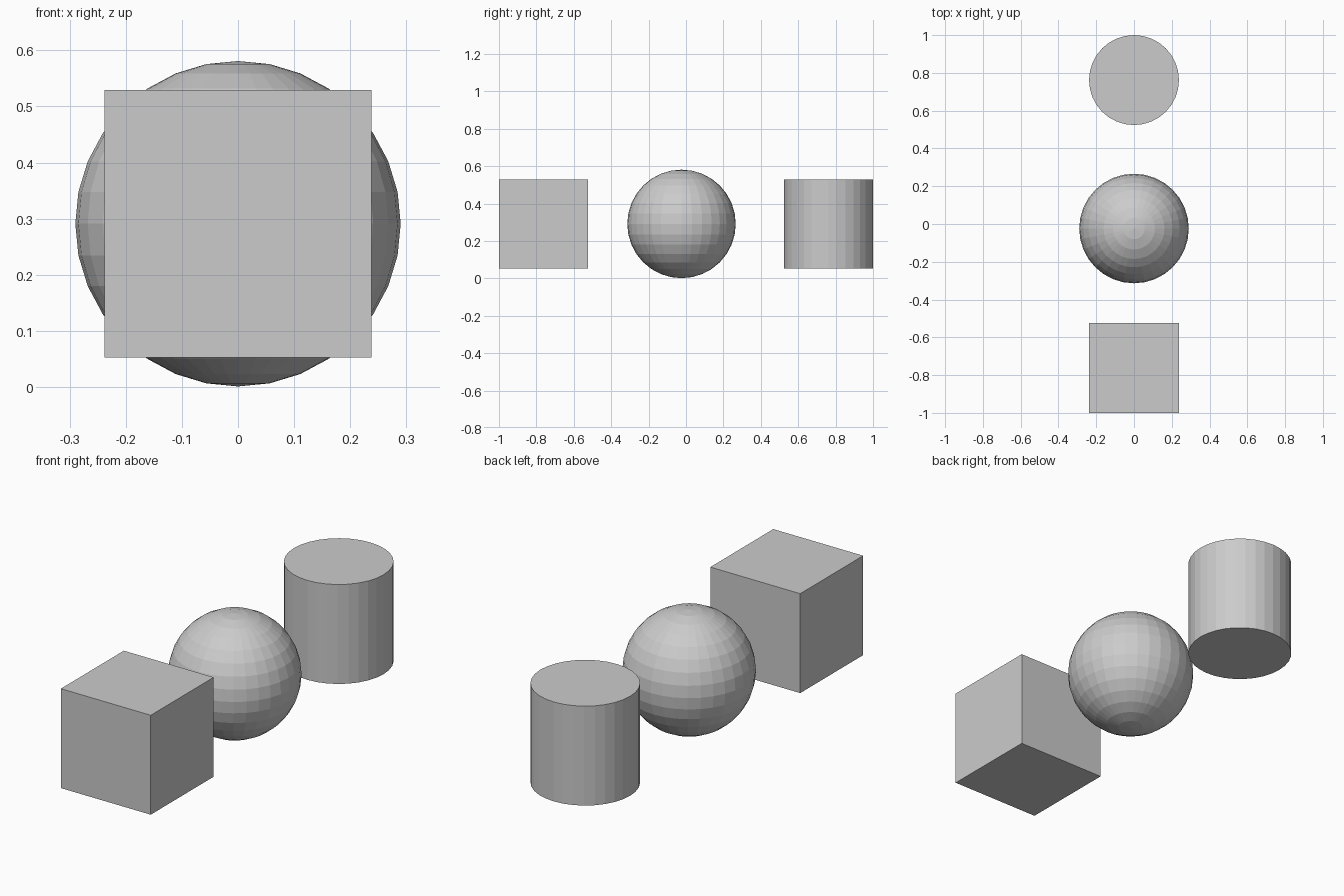
import bpy

old = bpy.data.objects.get("Cube")
if old:
    bpy.data.objects.remove(old, do_unlink=True)

HALF = 0.238       # half width of the box and radius of the cylinder
RADIUS = 0.29      # sphere radius
MID = 0.291        # shared centre height
END = 1 - HALF     # distance of the outer solids from the centre

# One plain grey for everything
grey = bpy.data.materials.new("light_grey")
grey.use_nodes = True
colour = (0.6, 0.6, 0.6, 1)
grey.diffuse_color = colour
grey.node_tree.nodes["Principled BSDF"].inputs["Base Color"].default_value = colour


def finish(name):
    """Name the new solid and give it the flat-faced grey finish."""
    obj = bpy.context.object
    obj.name = obj.data.name = name
    obj.data.materials.append(grey)
    bpy.ops.object.shade_flat()


# Box at the front
bpy.ops.mesh.primitive_cube_add(size=2 * HALF, location=(0, -END, MID))
finish("box")

# Faceted ball, slightly forward of the middle
bpy.ops.mesh.primitive_uv_sphere_add(
    segments=32, ring_count=16, radius=RADIUS, location=(0, -0.024, MID))
finish("ball")

# Upright cylinder at the back
bpy.ops.mesh.primitive_cylinder_add(
    vertices=32, radius=HALF, depth=2 * HALF, location=(0, END, MID))
finish("cylinder")
